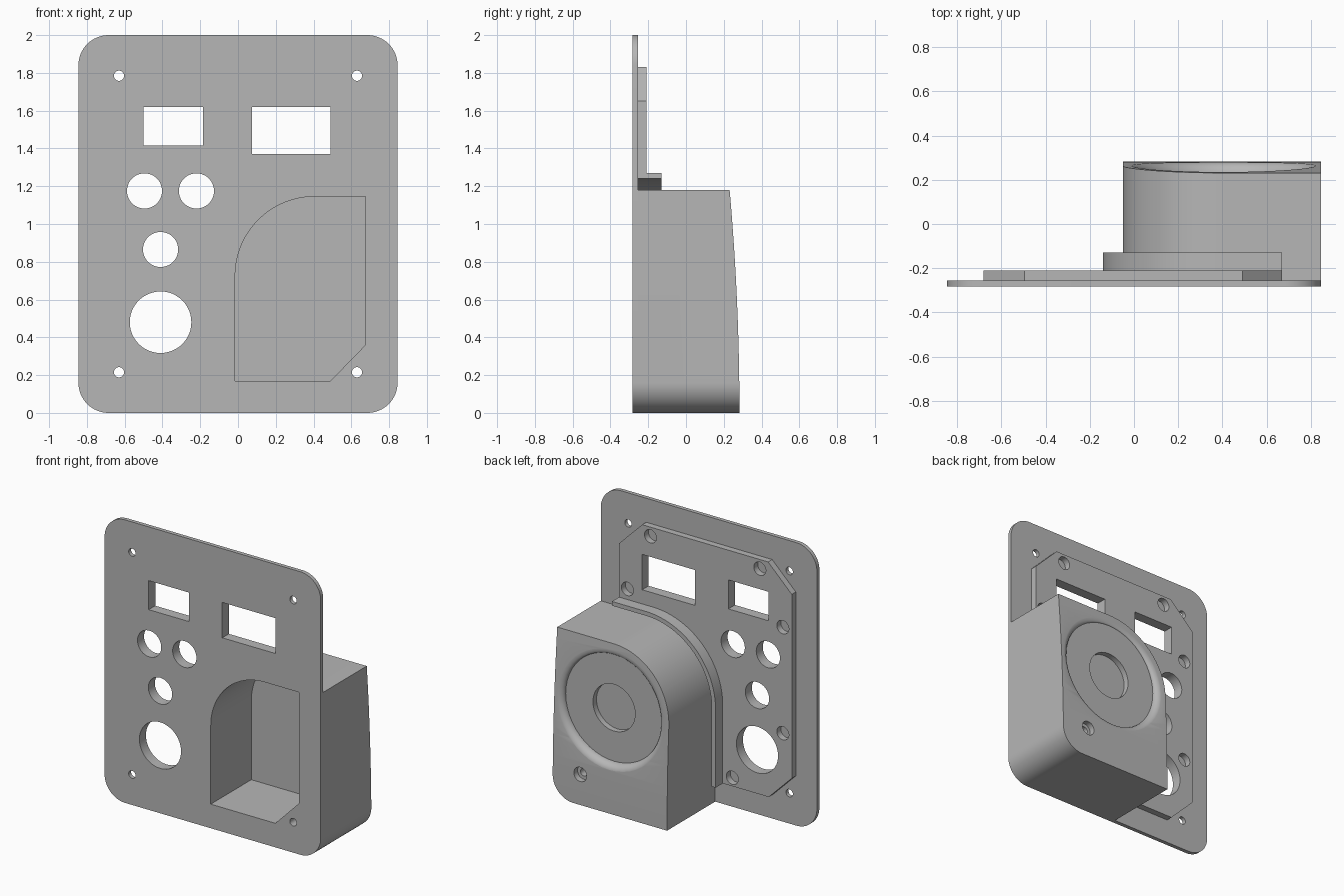
import bpy, bmesh, math

if "Cube" in bpy.data.objects:
    bpy.data.objects.remove(bpy.data.objects["Cube"])

grey = bpy.data.materials.new("plain_grey")
grey.use_nodes = True
grey.diffuse_color = (0.47, 0.47, 0.47, 1)
grey.node_tree.nodes["Principled BSDF"].inputs["Base Color"].default_value = grey.diffuse_color

# Shared dimensions
FRONT, PLATE_BACK, FRAME_BACK, RIB_BACK = -0.283, -0.255, -0.21, -0.13
HALF_W, CORNER = 0.845, 0.16
CX, CZ, R = 0.405, 0.725, 0.455      # centre and radius of the housing arch
FLOOR = 0.225                        # floor of the round recess


def back_y(z):
    """Depth of the gently curved back of the housing at height z."""
    return 0.283 - 0.052 * (max(z, 0) / 1.18) ** 2


def arc(cx, cz, r, a0, a1, n=24):
    angles = [math.radians(a0 + (a1 - a0) * i / n) for i in range(n + 1)]
    return [(cx + r * math.cos(a), cz + r * math.sin(a)) for a in angles]


def circle(cx, cz, r):
    return arc(cx, cz, r, 0, 360, 48)[:-1]


def rect(x0, x1, z0, z1):
    return [(x0, z0), (x1, z0), (x1, z1), (x0, z1)]


def arch(offset, bottom, right):
    """Housing outline moved outward: up the side, over the arch, to the right."""
    r = R + offset
    return [(CX - r, bottom)] + arc(CX, CZ, r, 180, 90, 40) + [(right, CZ + r)]


def loft(name, rings):
    """Closed solid through rings with equal point counts."""
    bm = bmesh.new()
    loops = [[bm.verts.new(p) for p in ring] for ring in rings]
    n = len(loops[0])
    for a, b in zip(loops, loops[1:]):
        for i in range(n):
            j = (i + 1) % n
            bm.faces.new((a[i], a[j], b[j], b[i]))
    bm.faces.new(loops[0][::-1])
    bm.faces.new(loops[-1])
    bmesh.ops.recalc_face_normals(bm, faces=bm.faces)
    mesh = bpy.data.meshes.new(name)
    bm.to_mesh(mesh)
    bm.free()
    mesh.materials.append(grey)
    ob = bpy.data.objects.new(name, mesh)
    bpy.context.collection.objects.link(ob)
    return ob


def prism(name, outline, y0, y1):
    return loft(name, [[(x, y, z) for x, z in outline] for y in (y0, y1)])


def cutter(outline, y0, y1):
    ob = prism("cutter", outline, y0, y1)
    ob.hide_render = True
    return ob


def cut(ob, cutters):
    bpy.context.view_layer.objects.active = ob
    for c in cutters:
        mod = ob.modifiers.new("cut", 'BOOLEAN')
        mod.operation = 'DIFFERENCE'
        mod.solver = 'EXACT'
        mod.object = c
        bpy.ops.object.modifier_apply(modifier=mod.name)


# Main parts
plate_outline = []
for sx, sz, a in ((1, 1, 0), (-1, 1, 90), (-1, -1, 180), (1, -1, 270)):
    plate_outline += arc(sx * (HALF_W - CORNER), 1 + sz * (1 - CORNER), CORNER, a, a + 90, 16)
front_plate = prism("front_plate", plate_outline, FRONT, PLATE_BACK)

frame_outline = arch(0.06, 0.17, 0.67) + [
    (0.67, 1.65), (0.49, 1.83), (-0.495, 1.83), (-0.68, 1.65), (-0.68, 0.35), (-0.5, 0.17)]
rear_frame = prism("rear_frame", frame_outline, PLATE_BACK, FRAME_BACK)

rib_outline = arch(0.09, 0.17, 0.67) + arch(0.06, 0.17, 0.67)[::-1]
guide_rib = prism("guide_rib", rib_outline, PLATE_BACK, RIB_BACK)

housing_outline = arch(0, 0, HALF_W) + arc(HALF_W - CORNER, CORNER, CORNER, 0, -90, 16)
housing = prism("housing", housing_outline, PLATE_BACK, 0.33)

# Openings through the plate and the frame
openings = [rect(-0.5, -0.185, 1.415, 1.62), rect(0.075, 0.49, 1.37, 1.62)]
openings += [circle(x, z, r) for x, z, r in (
    (-0.495, 1.175, 0.093), (-0.22, 1.175, 0.093), (-0.41, 0.865, 0.093), (-0.41, 0.48, 0.163))]
through = [cutter(o, -0.4, -0.1) for o in openings]

# Corner screw holes
screws = [cutter(circle(x, z, 0.027), -0.4, 0.5) for x in (-0.63, 0.63) for z in (0.215, 1.785)]
screw_seat = cutter(circle(0.63, 0.215, 0.05), 0.24, 0.5)

# Blind holes in the rear frame
sockets = [cutter(circle(x, z, 0.047), PLATE_BACK - 0.01, -0.1) for x, z in (
    (0.425, 1.765), (0.605, 1.345), (-0.43, 1.765), (-0.61, 1.4), (-0.61, 0.65), (-0.215, 0.23))]

# Front pocket
pocket = cutter(arch(-0.035, 0.17, 0.675) + [(0.675, 0.36), (0.49, 0.17)], -0.4, 0.17)

# Curved back trim
heights = [-0.1] + [1.3 * i / 26 for i in range(27)]
profile = [(back_y(z), z) for z in heights] + [(0.5, 1.3), (0.5, -0.1)]
back_trim = loft("cutter", [[(x, y, z) for y, z in profile] for x in (-0.3, 1.1)])

# Round recess with a rounded rim that follows the curved back
rings = []
for i in range(9):
    t = math.radians(90 * i / 8)
    ring = circle(CX, CZ, 0.378 + 0.05 * (1 - math.cos(t)))
    rings.append([(x, FLOOR + (back_y(z) + 0.001 - FLOOR) * math.sin(t), z) for x, z in ring])
rings.append([(x, 0.45, z) for x, z in circle(CX, CZ, 0.43)])
recess = loft("cutter", rings)
recess_hole = cutter(circle(CX, CZ, 0.165), 0.185, 0.5)

# Cut the parts
cut(front_plate, through + screws + [pocket])
cut(rear_frame, through + sockets)
cut(housing, [back_trim, recess, recess_hole, pocket, screws[2], screw_seat])

for ob in [o for o in bpy.data.objects if o.name.startswith("cutter")]:
    bpy.data.objects.remove(ob)

# Smooth shading with sharp edges kept
for ob in (front_plate, rear_frame, guide_rib, housing):
    bpy.ops.object.select_all(action='DESELECT')
    ob.select_set(True)
    bpy.context.view_layer.objects.active = ob
    bpy.ops.object.shade_smooth_by_angle(angle=math.radians(30))
